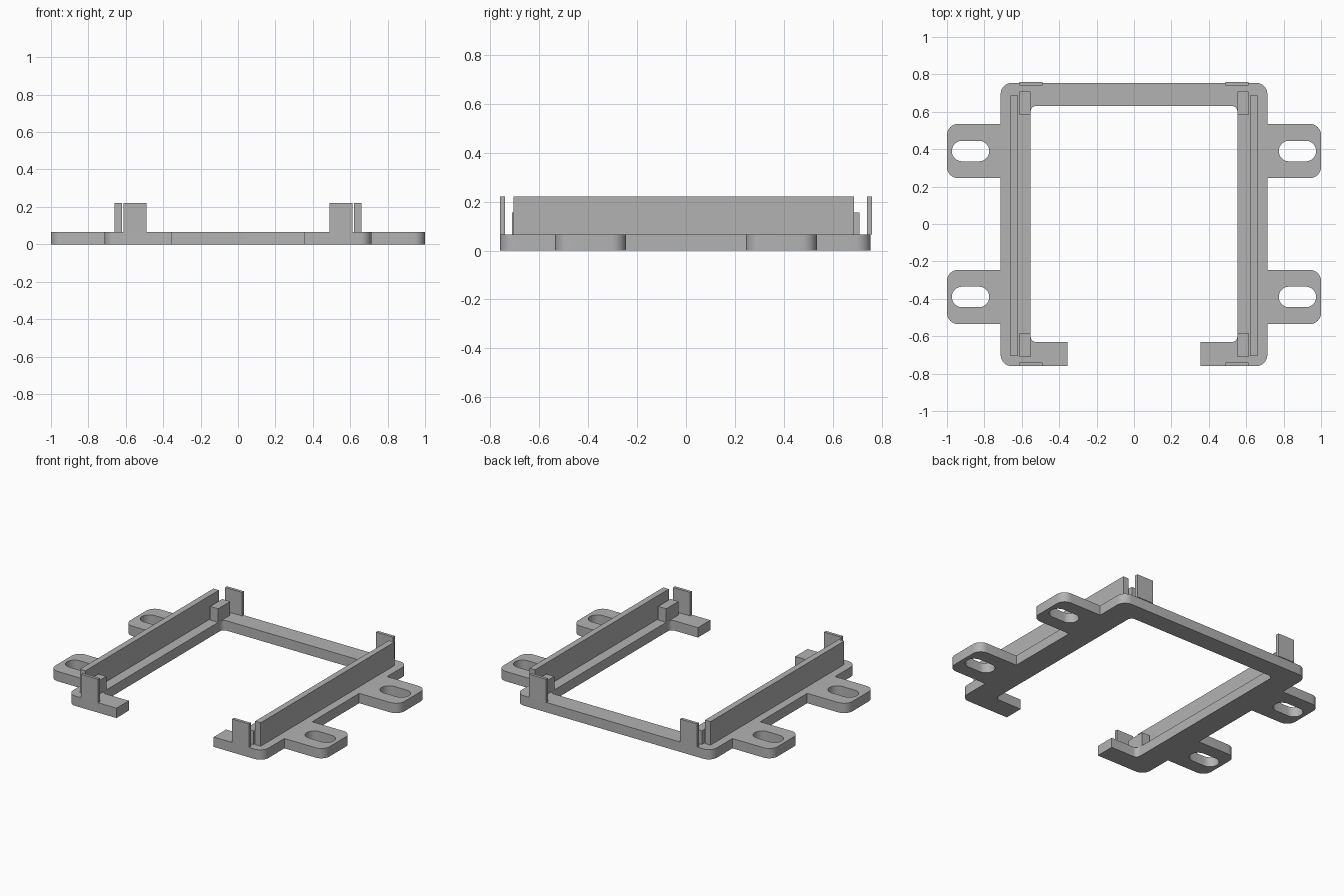
import bpy, bmesh, math
from mathutils import Vector

cube = bpy.data.objects.get("Cube")
if cube:
    bpy.data.objects.remove(cube, do_unlink=True)

grey = bpy.data.materials.new("plain_grey")
grey.use_nodes = True
grey.diffuse_color = (0.45, 0.45, 0.45, 1)
grey.node_tree.nodes["Principled BSDF"].inputs["Base Color"].default_value = (0.45, 0.45, 0.45, 1)

BASE, TOP = 0.065, 0.22


def finish(bm, name):
    bmesh.ops.recalc_face_normals(bm, faces=bm.faces[:])
    mesh = bpy.data.meshes.new(name)
    bm.to_mesh(mesh)
    bm.free()
    mesh.materials.append(grey)
    obj = bpy.data.objects.new(name, mesh)
    bpy.context.collection.objects.link(obj)
    return obj


def rounded(corners, steps=8):
    """Turn (x, y, radius) right-angle corners into a rounded outline."""
    out = []
    for i, (x, y, r) in enumerate(corners):
        p = Vector((x, y))
        if r == 0:
            out.append(p)
            continue
        a = (Vector(corners[i - 1][:2]) - p).normalized() * r
        b = (Vector(corners[(i + 1) % len(corners)][:2]) - p).normalized() * r
        for k in range(steps + 1):
            t = math.pi / 2 * k / steps
            out.append(p + a * (1 - math.sin(t)) + b * (1 - math.cos(t)))
    return out


def box(name, x, y, z):
    bm = bmesh.new()
    bmesh.ops.create_cube(bm, size=1)
    for v in bm.verts:
        v.co = [lo + (c + 0.5) * (hi - lo) for c, (lo, hi) in zip(v.co, (x, y, z))]
    return finish(bm, name)


# Open frame with four mounting ears: right half from back centre round to back
R, SIDE, EAR_IN, EAR_OUT = 0.06, 0.713, 0.245, 0.535
half = [(0.553, 0.631, 0.03), (0.553, -0.631, 0.03), (0.355, -0.631, 0),
        (0.355, -0.76, 0), (SIDE, -0.76, R)]
for low, high in ((-EAR_OUT, -EAR_IN), (EAR_IN, EAR_OUT)):
    half += [(SIDE, low, 0), (1, low, R), (1, high, R), (SIDE, high, 0)]
half.append((SIDE, 0.755, R))
loops = [rounded(half + [(-x, y, r) for x, y, r in reversed(half)])]

# Slots in the ears
for sx in (-1, 1):
    for sy in (-1, 1):
        cx, cy, w, h = sx * 0.874, sy * 0.39, 0.1, 0.055
        loops.append(rounded([(cx - w, cy - h, h), (cx + w, cy - h, h),
                              (cx + w, cy + h, h), (cx - w, cy + h, h)]))

bm = bmesh.new()
edges = []
for loop in loops:
    verts = []
    for p in loop:
        if not verts or (verts[-1].co.xy - p).length > 1e-5:
            verts.append(bm.verts.new((p.x, p.y, 0)))
    if (verts[0].co - verts[-1].co).length < 1e-5:
        bm.verts.remove(verts.pop())
    edges += [bm.edges.new((verts[i - 1], verts[i])) for i in range(len(verts))]
bmesh.ops.triangle_fill(bm, edges=edges, use_beauty=True)
ext = bmesh.ops.extrude_face_region(bm, geom=bm.faces[:])
bmesh.ops.translate(bm, vec=(0, 0, BASE),
                    verts=[g for g in ext["geom"] if isinstance(g, bmesh.types.BMVert)])
frame = finish(bm, "mounting_frame")
bpy.context.view_layer.objects.active = frame
frame.select_set(True)
bpy.ops.object.shade_smooth_by_angle(angle=math.radians(30))
frame.select_set(False)

# Side rails, corner blocks and upright end tabs on both sides
for side, s in (("left", 1), ("right", -1)):
    def span(a, b):
        return tuple(sorted((s * a, s * b)))
    box(side + "_rail", span(0.62, 0.66), (-0.706, 0.687), (BASE, TOP))
    for end, block_y, tab_y in (("front", (-0.711, -0.583), (-0.76, -0.74)),
                                ("back", (0.583, 0.709), (0.74, 0.76))):
        box(f"{end}_{side}_corner_block", span(0.553, 0.612), block_y, (BASE, 0.155))
        box(f"{end}_{side}_end_tab", span(0.489, 0.612), tab_y, (BASE, TOP))
